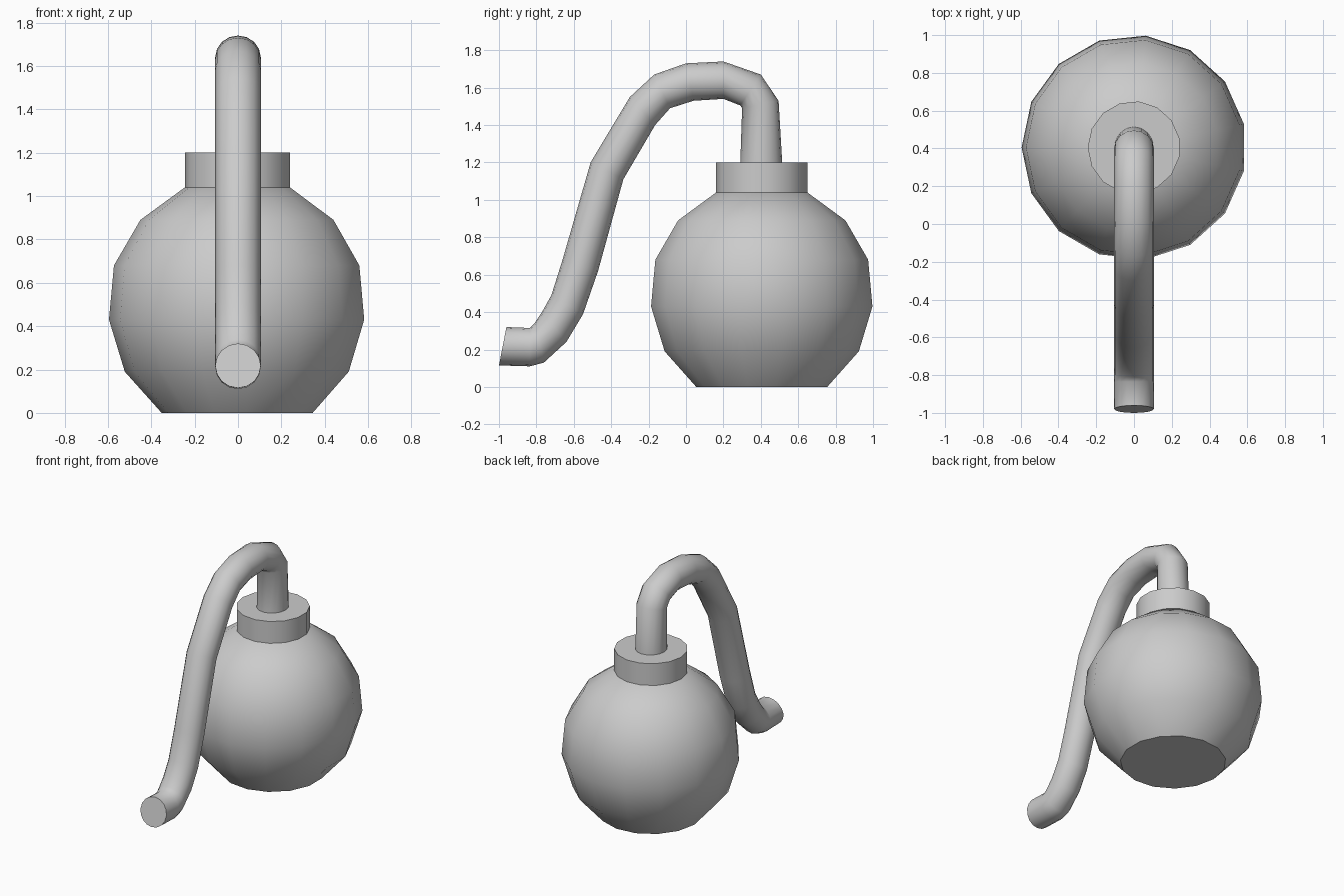
import bpy, bmesh, math

cube = bpy.data.objects.get("Cube")
if cube:
    bpy.data.objects.remove(cube, do_unlink=True)

SIDES = 15
CENTRE_Y = 0.405

grey = bpy.data.materials.new("plain grey")
grey.use_nodes = True
GREY = (0.6, 0.6, 0.6, 1)
grey.diffuse_color = GREY
grey.node_tree.nodes["Principled BSDF"].inputs["Base Color"].default_value = GREY


def skin_rings(name, rings, smooth_angle):
    """Join successive rings of points into a closed, capped surface."""
    bm = bmesh.new()
    loops = [[bm.verts.new(p) for p in ring] for ring in rings]
    for a, b in zip(loops, loops[1:]):
        for i in range(len(a)):
            j = (i + 1) % len(a)
            bm.faces.new((a[i], a[j], b[j], b[i]))
    bm.faces.new(loops[0])
    bm.faces.new(loops[-1])
    bmesh.ops.recalc_face_normals(bm, faces=bm.faces)
    mesh = bpy.data.meshes.new(name)
    bm.to_mesh(mesh)
    bm.free()
    mesh.materials.append(grey)
    obj = bpy.data.objects.new(name, mesh)
    bpy.context.collection.objects.link(obj)
    bpy.ops.object.select_all(action='DESELECT')
    obj.select_set(True)
    bpy.context.view_layer.objects.active = obj
    bpy.ops.object.shade_smooth_by_angle(angle=math.radians(smooth_angle))
    return obj


def turned(name, profile):
    """Revolve (radius, height) pairs, with one corner pointing to -x."""
    angles = [math.pi + math.tau * i / SIDES for i in range(SIDES)]
    rings = [[(r * math.cos(a), CENTRE_Y + r * math.sin(a), z) for a in angles]
             for r, z in profile]
    return skin_rings(name, rings, 40)


# Round bulb with a flat base, and its collar
turned("bulb", [(0.352, 0), (0.522, 0.19), (0.595, 0.43), (0.572, 0.68),
                (0.45, 0.89), (0.245, 1.04)])
turned("collar", [(0.245, 1.04), (0.245, 1.2)])

# Bent hose: each ring spans an outer and an inner (y, z) point of the bend
HOSE_RADIUS = 0.105
spans = [
    ((-0.96, 0.32), (-1.0, 0.115)),
    ((-0.835, 0.315), (-0.835, 0.11)),
    ((-0.81, 0.34), (-0.76, 0.13)),
    ((-0.77, 0.4), (-0.64, 0.24)),
    ((-0.72, 0.49), (-0.55, 0.39)),
    ((-0.66, 0.68), (-0.47, 0.62)),
    ((-0.51, 1.2), (-0.335, 1.11)),
    ((-0.3, 1.55), (-0.165, 1.4)),
    ((-0.17, 1.67), (-0.085, 1.49)),
    ((0, 1.73), (0.04, 1.53)),
    ((0.2, 1.74), (0.2, 1.54)),
    ((0.4, 1.67), (0.29, 1.505)),
    ((0.495, 1.53), (0.3, 1.49)),
    ((0.515, 1.19), (0.29, 1.19)),
]


def hose_ring(outer, inner):
    cy, cz = (outer[0] + inner[0]) / 2, (outer[1] + inner[1]) / 2
    hy, hz = outer[0] - cy, outer[1] - cz
    ring = []
    for i in range(SIDES + 1):
        a = math.tau * i / (SIDES + 1)
        ring.append((HOSE_RADIUS * math.sin(a),
                     cy + hy * math.cos(a), cz + hz * math.cos(a)))
    return ring


skin_rings("hose", [hose_ring(o, i) for o, i in spans], 65)
